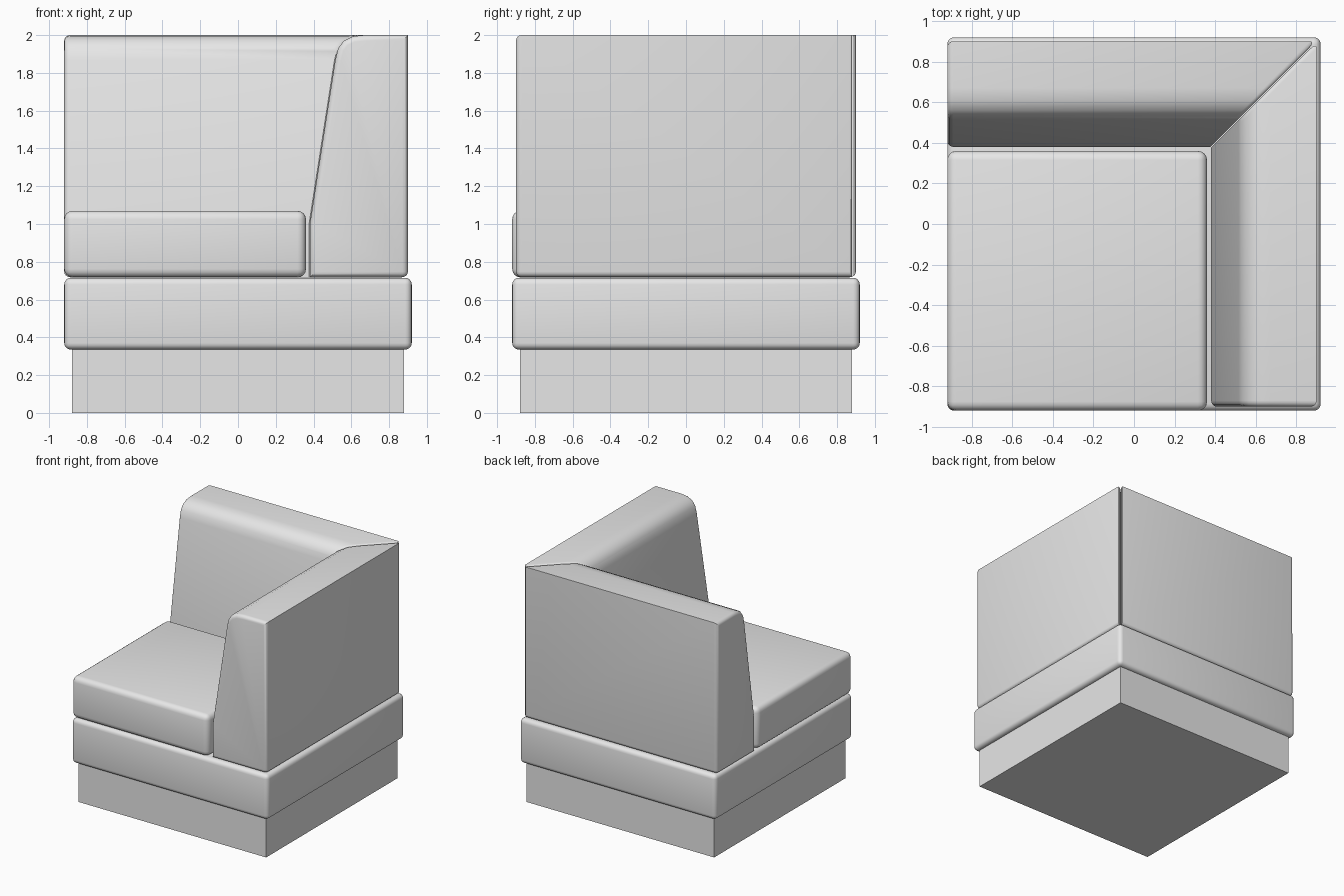
import bpy, bmesh

if "Cube" in bpy.data.objects:
    bpy.data.objects.remove(bpy.data.objects["Cube"])

grey = bpy.data.materials.new("light grey")
grey.diffuse_color = (0.8, 0.8, 0.8, 1)
grey.use_nodes = True
grey.node_tree.nodes["Principled BSDF"].inputs["Base Color"].default_value = grey.diffuse_color


def finish(name, bm, bevel=0.0, weighted=False):
    bmesh.ops.recalc_face_normals(bm, faces=bm.faces[:])
    me = bpy.data.meshes.new(name)
    bm.to_mesh(me)
    bm.free()
    me.materials.append(grey)
    ob = bpy.data.objects.new(name, me)
    bpy.context.collection.objects.link(ob)
    bpy.ops.object.select_all(action='DESELECT')
    ob.select_set(True)
    bpy.context.view_layer.objects.active = ob
    if bevel:
        mod = ob.modifiers.new("rounding", 'BEVEL')
        mod.width = bevel
        mod.segments = 4
        mod.use_clamp_overlap = False
        mod.limit_method = 'WEIGHT' if weighted else 'ANGLE'
        bpy.ops.object.modifier_apply(modifier=mod.name)
        bpy.ops.object.shade_smooth_by_angle(angle=0.6)
    return ob


def box(name, lo, hi, bevel=0.0):
    bm = bmesh.new()
    bmesh.ops.create_cube(bm, size=1)
    for v in bm.verts:
        v.co = [l + (c + 0.5) * (h - l) for l, h, c in zip(lo, hi, v.co)]
    return finish(name, bm, bevel)


# Side profile of a backrest: depth and height, from inner bottom to outer bottom
PROFILE = [(0.38, 0.718), (0.38, 1.0), (0.515, 1.87), (0.53, 1.93), (0.56, 1.97),
           (0.61, 1.994), (0.67, 2.0), (0.90, 2.0), (0.90, 0.718)]


def backrest(name, start, swap):
    """Profile run from a square end to a mitred end on the corner diagonal."""
    bm = bmesh.new()
    weight = bm.edges.layers.float.new("bevel_weight_edge")
    end = [bm.verts.new((start, d, z)) for d, z in PROFILE]
    mitre = [bm.verts.new((d - 0.004, d, z)) for d, z in PROFILE]
    n = len(PROFILE)
    bm.faces.new(end)
    bm.faces.new(mitre[::-1])
    for i in range(n):
        j = (i + 1) % n
        bm.faces.new((end[i], mitre[i], mitre[j], end[j]))
        bm.edges.get((end[i], end[j]))[weight] = 0.6
    # Outer corner post, top of the mitre and outer bottom edge
    bm.edges.get((mitre[n - 2], mitre[n - 1]))[weight] = 1.0
    for i in range(3, n - 2):
        bm.edges.get((mitre[i], mitre[i + 1]))[weight] = 0.25
    bm.edges.get((end[n - 1], mitre[n - 1]))[weight] = 0.6
    if swap:
        for v in bm.verts:
            v.co.x, v.co.y = v.co.y, v.co.x
    return finish(name, bm, 0.05, True)


# Plinth, upholstered base and seat cushion
box("plinth", (-0.88, -0.88, 0), (0.88, 0.88, 0.345))
box("base_cushion", (-0.92, -0.92, 0.335), (0.92, 0.92, 0.715), 0.035)
box("seat_cushion", (-0.92, -0.92, 0.717), (0.36, 0.36, 1.07), 0.045)

# Two mitred backrests meeting at the corner
backrest("rear_backrest", -0.92, False)
backrest("right_backrest", -0.90, True)
